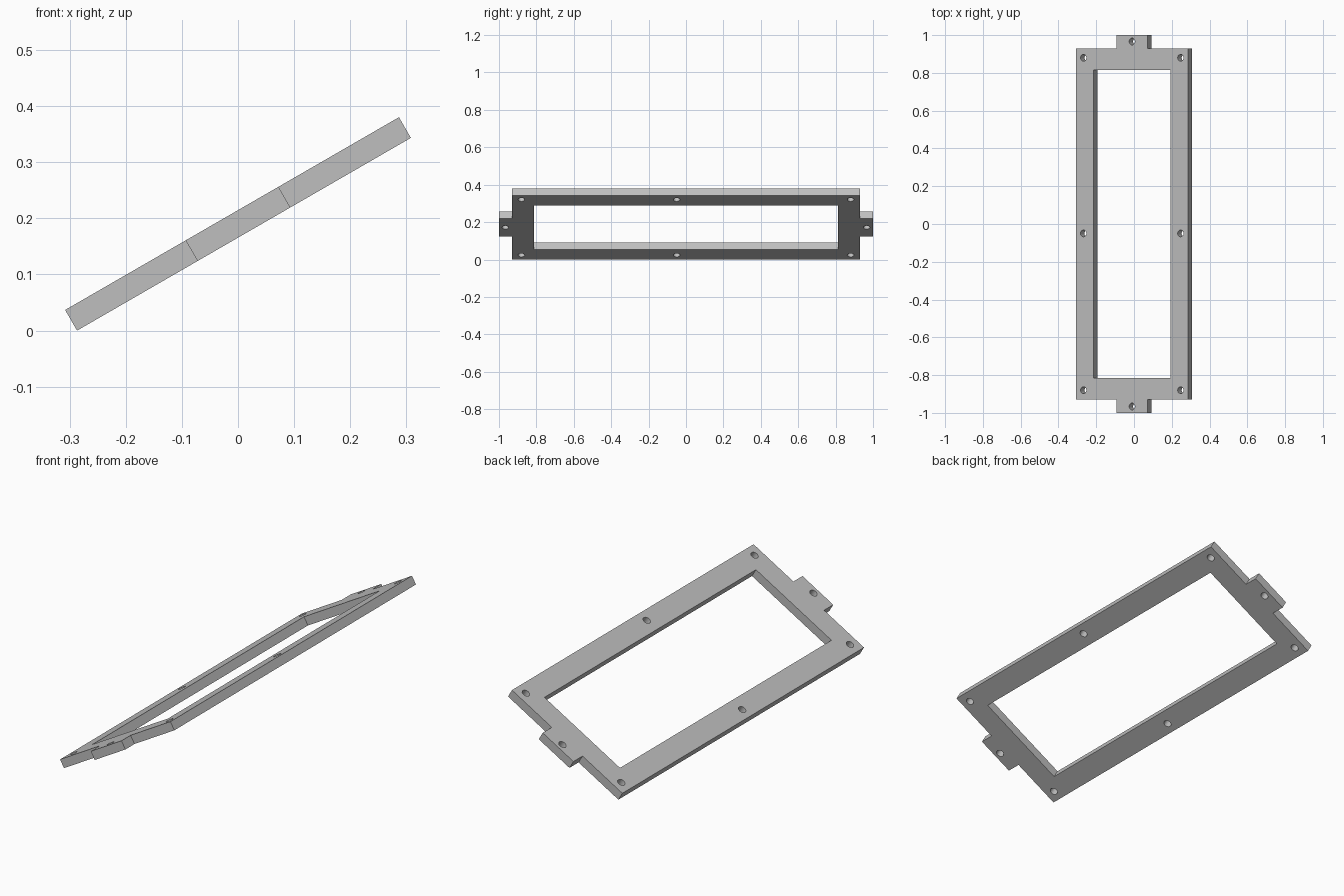
import bpy
import bmesh
import math
from mathutils import Matrix, Vector

if "Cube" in bpy.data.objects:
    bpy.data.objects.remove(bpy.data.objects["Cube"], do_unlink=True)

THICK = 0.0425
HALF_W, HALF_L = 0.3435, 0.93       # frame body
OPEN_W, OPEN_L = 0.235, 0.814       # central opening
TAB_W, TAB_L = 0.0955, 1.0          # end tabs
HOLE_R = 0.018
TILT = math.radians(30)

grey = bpy.data.materials.new("plain grey")
grey.use_nodes = True
colour = (0.52, 0.52, 0.52, 1)
grey.diffuse_color = colour
grey.node_tree.nodes["Principled BSDF"].inputs["Base Color"].default_value = colour


def make_object(name, bm):
    bmesh.ops.recalc_face_normals(bm, faces=bm.faces)
    mesh = bpy.data.meshes.new(name)
    bm.to_mesh(mesh)
    bm.free()
    mesh.materials.append(grey)
    obj = bpy.data.objects.new(name, mesh)
    bpy.context.collection.objects.link(obj)
    return obj


# Flat plate outline with a tab at each end, extruded to thickness
quarter = [(HALF_W, HALF_L), (TAB_W, HALF_L), (TAB_W, TAB_L)]
half = quarter + [(-x, y) for x, y in reversed(quarter)]
outline = half + [(-x, -y) for x, y in half]
bm = bmesh.new()
face = bm.faces.new([bm.verts.new((x, y, -THICK / 2)) for x, y in outline])
top = bmesh.ops.extrude_face_region(bm, geom=[face])["geom"]
bmesh.ops.translate(bm, vec=Vector((0, 0, THICK)),
                    verts=[v for v in top if isinstance(v, bmesh.types.BMVert)])
frame = make_object("mounting_frame", bm)

# Cutter for the central opening and all screw holes
bm = bmesh.new()
bmesh.ops.create_cube(bm, size=1, matrix=Matrix.Diagonal((2 * OPEN_W, 2 * OPEN_L, 0.2, 1)))
holes = [(side * 0.297, y) for side in (-1, 1) for y in (-0.88, -0.05, 0.88)]
holes += [(0, -0.966), (0, 0.966)]
for x, y in holes:
    bmesh.ops.create_cone(bm, cap_ends=True, segments=24, radius1=HOLE_R, radius2=HOLE_R,
                          depth=0.2, matrix=Matrix.Translation((x, y, 0)))
cutter = make_object("hole_cutter", bm)
cutter.hide_render = True

cut = frame.modifiers.new("holes", "BOOLEAN")
cut.operation = "DIFFERENCE"
cut.solver = "EXACT"
cut.object = cutter
bpy.context.view_layer.update()
bpy.ops.object.select_all(action="DESELECT")
frame.select_set(True)
bpy.context.view_layer.objects.active = frame
bpy.ops.object.modifier_apply(modifier=cut.name)
bpy.data.objects.remove(cutter, do_unlink=True)

# Lean the frame so its right edge is raised and its lowest edge rests on the ground
frame.data.transform(Matrix.Rotation(-TILT, 4, "Y"))
lowest = min(v.co.z for v in frame.data.vertices)
frame.data.transform(Matrix.Translation((0, 0, -lowest)))
bpy.ops.object.shade_smooth_by_angle(angle=math.radians(30))
